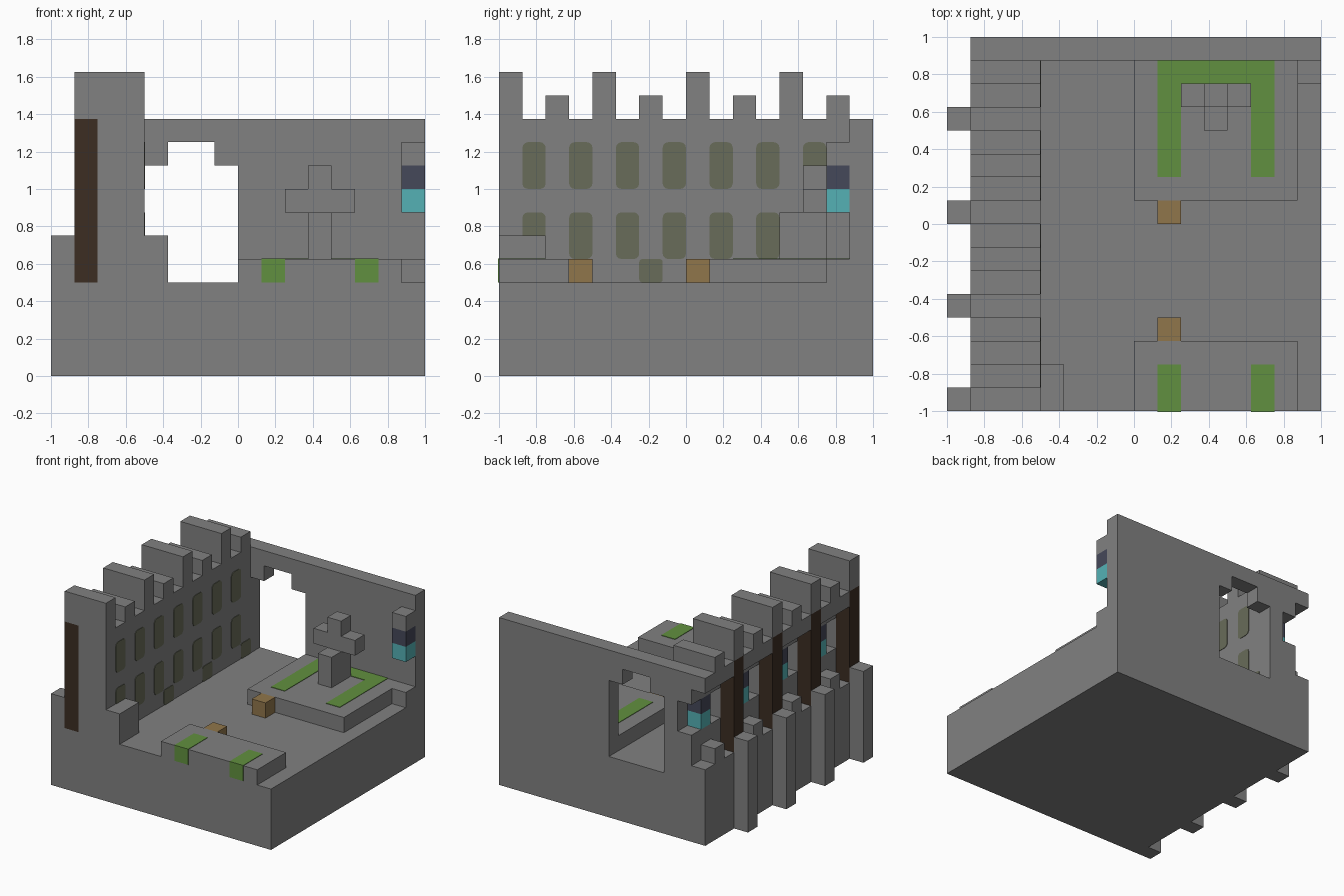
import bpy
import bmesh
import math
from mathutils import Matrix, Vector

U = 1 / 8          # one block of the building grid
PLATE = 0.004      # thickness of painted plates

cube = bpy.data.objects.get("Cube")
if cube:
    bpy.data.objects.remove(cube, do_unlink=True)


def make_material(name, r, g, b):
    mat = bpy.data.materials.new(name)
    mat.use_nodes = True
    mat.diffuse_color = (r, g, b, 1)
    mat.node_tree.nodes["Principled BSDF"].inputs["Base Color"].default_value = (r, g, b, 1)
    return mat


STONE = make_material("stone grey", 0.22, 0.22, 0.22)
MOSS = make_material("shadowed arch olive", 0.14, 0.15, 0.10)
GRASS = make_material("grass green", 0.12, 0.28, 0.05)
CYAN = make_material("glass cyan", 0.09, 0.44, 0.46)
NAVY = make_material("dark slate blue", 0.06, 0.065, 0.1)
BEAM = make_material("dark brown timber", 0.045, 0.026, 0.016)
WOOD = make_material("crate wood", 0.28, 0.18, 0.07)


def finish(name, bm, mat):
    bmesh.ops.recalc_face_normals(bm, faces=bm.faces)
    mesh = bpy.data.meshes.new(name)
    bm.to_mesh(mesh)
    bm.free()
    mesh.materials.append(mat)
    obj = bpy.data.objects.new(name, mesh)
    bpy.context.collection.objects.link(obj)
    return obj


def blocks(name, mat, boxes):
    """One object from boxes given as (x0, x1, y0, y1, z0, z1) in grid blocks."""
    bm = bmesh.new()
    for x0, x1, y0, y1, z0, z1 in boxes:
        centre = Vector((x0 + x1, y0 + y1, z0 + z1)) * U / 2
        size = Vector((x1 - x0, y1 - y0, z1 - z0)) * U
        bmesh.ops.create_cube(bm, size=1, matrix=Matrix.Translation(centre) @ Matrix.Diagonal(size).to_4x4())
    return finish(name, bm, mat)


def arch_plate(bm, y0, y1, z0, z1, x, radius=0.03):
    """Thin plate with rounded corners on a wall facing +x."""
    y0, y1, z0, z1 = (v * U for v in (y0, y1, z0, z1))
    corners = [(y1 - radius, z1 - radius), (y0 + radius, z1 - radius),
               (y0 + radius, z0 + radius), (y1 - radius, z0 + radius)]
    verts = []
    for i, (cy, cz) in enumerate(corners):
        for step in range(4):
            a = (i + step / 3) * math.pi / 2
            verts.append(bm.verts.new((x, cy + radius * math.cos(a), cz + radius * math.sin(a))))
    face = bm.faces.new(verts)
    out = bmesh.ops.extrude_face_region(bm, geom=[face])["geom"]
    bmesh.ops.translate(bm, vec=(PLATE, 0, 0),
                        verts=[v for v in out if isinstance(v, bmesh.types.BMVert)])


PIERS = [-8, -4, 0, 4]             # start of each pier along y
CENTRES = [y + 2 for y in PIERS]   # middle block of each bay

# Ground slab and the stepped block by the side wall
blocks("base_slab", STONE, [(-7, 8, -8, 8, 0, 4)])
blocks("corner_block", STONE, [(-4, -3, -8, -6, 4, 6)])

# Back wall with the broken opening and the notch at its left end
blocks("back_wall", STONE, [(x0, x1, 7, 8, z0, z1) for x0, x1, z0, z1 in [
    (-7, -6, 4, 5), (-7, -6, 10, 11), (-6, -5, 4, 7), (-6, -5, 9, 11), (-5, -4, 4, 11),
    (-4, -3, 9, 11), (-3, -1, 10, 11), (-1, 0, 9, 11), (0, 8, 4, 11)]])

# Side wall: inner skin, stepped ledges under and over the recessed bays
blocks("side_wall", STONE, [(-5, -4, -8, 7, 4, 11)])
for y in PIERS:
    a, b = y + 1, min(y + 4, 7)
    blocks("bay_ledges", STONE, [(-7, -6, a, b, 4, 5), (-6, -5, a, b, 4, 7),
                                 (-6, -5, a, b, 9, 11), (-7, -6, a, b, 10, 11)])
    blocks("pier", STONE, [(-6, -5, y, y + 1, 4, 11), (-7, -4, y, y + 1, 11, 13)])
    blocks("timber_post", BEAM, [(-7, -6, y, y + 1, 4, 11)])
    blocks("buttress", STONE, [(-8, -7, y, y + 1, 0, 6)])

# Battlements and windows in the middle of every bay
for y in CENTRES:
    blocks("merlon", STONE, [(-7, -4, y, y + 1, 11, 12)])
    blocks("ledge_merlon", STONE, [(-7, -6, y, y + 1, 5, 6)])
    blocks("window_lower", CYAN, [(-6, -5, y, y + 1, 7, 8)])
    blocks("window_upper", NAVY, [(-6, -5, y, y + 1, 8, 9)])

# Painted arches on the inside of the side wall
bm = bmesh.new()
for y in range(-7, 6, 2):
    for z in (5, 8):
        arch_plate(bm, y, y + 1, z, z + 2, -4 * U)
for y in CENTRES:
    arch_plate(bm, y, y + 1, 4, 5, -4 * U, 0.015)
finish("wall_arches", bm, MOSS)

# Window fragment at the far right corner
blocks("corner_window_lintel", STONE, [(7, 8, 6, 7, 9, 10)])
blocks("corner_window_upper", NAVY, [(7, 8, 6, 7, 8, 9)])
blocks("corner_window_lower", CYAN, [(7, 8, 6, 7, 7, 8)])

# Raised platforms
blocks("back_platform", STONE, [(0, 7, 1, 7, 4, 5), (7, 8, 6, 7, 4, 5)])
blocks("front_platform", STONE, [(0, 7, -8, -5, 4, 5)])

# Grass strips on the platforms
t = PLATE / U
blocks("back_grass", GRASS, [(1, 2, 2, 7, 5, 5 + t), (5, 6, 2, 7, 5, 5 + t), (2, 5, 6, 7, 5, 5 + t)])
for x in (1, 5):
    blocks("front_grass", GRASS, [(x, x + 1, -8 - t, -6, 5, 5 + t), (x, x + 1, -8 - t, -8, 4, 5)])

# Statue on its pedestal
blocks("pedestal", STONE, [(3, 4, 4, 6, 5, 7)])
blocks("statue", STONE, [(2, 5, 5, 6, 7, 8), (3, 4, 5, 6, 8, 9)])

# Wooden steps before each platform
for y in (-5, 0):
    blocks("crate", WOOD, [(1, 2, y, y + 1, 4, 5)])
